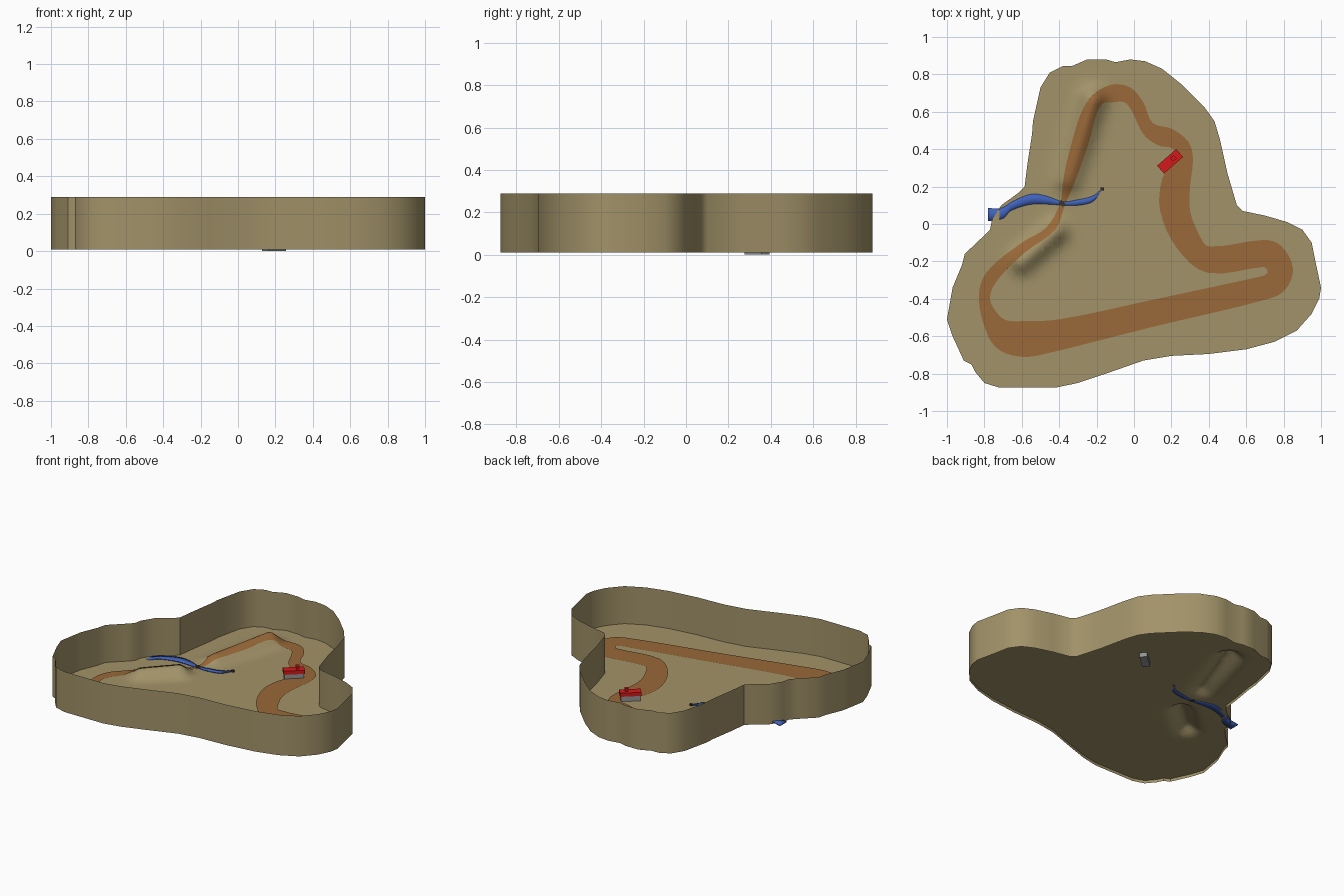
import bpy, bmesh, math
from mathutils import Vector
from mathutils.geometry import interpolate_bezier

if "Cube" in bpy.data.objects:
    bpy.data.objects.remove(bpy.data.objects["Cube"])

FLOOR = 0.03


def material(name, rgb):
    m = bpy.data.materials.new(name)
    m.diffuse_color = (*rgb, 1)
    m.use_nodes = True
    m.node_tree.nodes["Principled BSDF"].inputs["Base Color"].default_value = m.diffuse_color
    return m


SAND = material("sand", (0.36, 0.29, 0.14))
DIRT = material("dirt", (0.32, 0.14, 0.04))
WATER = material("water", (0.05, 0.12, 0.5))
RED = material("red_paint", (0.65, 0.01, 0.01))
GREY = material("grey_wall", (0.3, 0.3, 0.3))
DARK = material("dark_stone", (0.04, 0.035, 0.03))


def finish(name, bm, mat, smooth=True):
    me = bpy.data.meshes.new(name)
    bm.to_mesh(me)
    bm.free()
    me.materials.append(mat)
    ob = bpy.data.objects.new(name, me)
    bpy.context.collection.objects.link(ob)
    if smooth:
        bpy.ops.object.select_all(action='DESELECT')
        bpy.context.view_layer.objects.active = ob
        ob.select_set(True)
        bpy.ops.object.shade_smooth_by_angle(angle=math.radians(35))
    return ob


# Ridges carrying the track: start, end, height at each end, spread
RIDGES = [((-.35, .24), (-.22, .66), .045, .075, .065),
          ((-.42, -.04), (-.60, -.20), .065, .055, .06)]


def height(x, y):
    z = 0
    for a, b, h0, h1, s in RIDGES:
        a, d = Vector(a), Vector(b) - Vector(a)
        t = min(1, max(0, (Vector((x, y)) - a).dot(d) / d.length_squared))
        r = (Vector((x, y)) - a - d * t).length / s
        z += (h0 + (h1 - h0) * t) * math.exp(-r * r)
    return FLOOR + z


def pairs(values):
    return [Vector((values[i], values[i + 1])) for i in range(0, len(values), 2)]


def smooth_path(pts, n, closed):
    """Catmull-Rom style resampling of a 2D path."""
    c, out = len(pts), []
    for i in range(c if closed else c - 1):
        if closed:
            p = [pts[(i + k) % c] for k in (-1, 0, 1, 2)]
        else:
            p = [pts[min(c - 1, max(0, i + k))] for k in (-1, 0, 1, 2)]
        lim = (p[2] - p[1]).length * 0.33
        t0, t1 = (p[2] - p[0]).normalized() * lim, (p[3] - p[1]).normalized() * lim
        out += interpolate_bezier(p[1], p[1] + t0, p[2] - t1, p[2], n + 1)[:-1]
    return out if closed else out + [pts[-1]]


def ribbon(name, left, right, mat, zfun, closed, n=4, across=5):
    bm = bmesh.new()
    rows = []
    for l, r in zip(smooth_path(left, n, closed), smooth_path(right, n, closed)):
        row = []
        for k in range(across):
            q = Vector(l[:2]).lerp(Vector(r[:2]), k / (across - 1))
            row.append(bm.verts.new((q.x, q.y, zfun(q.x, q.y))))
        rows.append(row)
    for i in range(len(rows) if closed else len(rows) - 1):
        a, b = rows[i], rows[(i + 1) % len(rows)]
        for k in range(across - 1):
            bm.faces.new((a[k], b[k], b[k + 1], a[k + 1]))
    bmesh.ops.recalc_face_normals(bm, faces=bm.faces)
    return finish(name, bm, mat)


def box(name, size, loc, mat, turn=0):
    bm = bmesh.new()
    bmesh.ops.create_cube(bm, size=1)
    bmesh.ops.scale(bm, vec=size, verts=bm.verts)
    ob = finish(name, bm, mat, smooth=False)
    ob.location = loc
    ob.rotation_euler.z = turn
    return ob


# Outline of the site
OUTLINE = pairs([
    -1, -.51, -.97, -.6, -.91, -.73, -.87, -.75, -.85, -.79, -.8, -.85, -.72, -.875,
    -.42, -.875, -.3, -.85, -.15, -.8, .05, -.73, .2, -.705, .4, -.695, .6, -.67,
    .75, -.63, .87, -.57, .95, -.48, .99, -.4, 1, -.34, .97, -.2, .95, -.1, .9, -.03,
    .82, .01, .7, .045, .58, .07, .55, .1, .5, .27, .46, .45, .43, .55, .38, .62,
    .25, .75, .15, .83, .06, .87, -.02, .88, -.1, .865, -.15, .88, -.25, .88,
    -.33, .845, -.38, .845, -.45, .81, -.5, .73, -.54, .55, -.545, .48, -.57, .32,
    -.585, .2, -.62, .165, -.71, .1, -.76, .02, -.77, -.03, -.81, -.07, -.905, -.16,
    -.92, -.22, -.97, -.34])

# Boundary wall
bm = bmesh.new()
low = [bm.verts.new((p.x, p.y, 0.01)) for p in OUTLINE]
top = [bm.verts.new((p.x, p.y, 0.29)) for p in OUTLINE]
for i in range(len(low)):
    j = (i + 1) % len(low)
    bm.faces.new((low[i], low[j], top[j], top[i]))
finish("boundary_wall", bm, SAND)

# Ground: filled outline sliced finely around the ridges
bm = bmesh.new()
bm.faces.new([bm.verts.new((p.x, p.y, 0)) for p in OUTLINE])
bmesh.ops.triangulate(bm, faces=bm.faces)
for axis, start, end in ((Vector((1, 0, 0)), -.85, .05), (Vector((0, 1, 0)), -.45, .86)):
    for i in range(int((end - start) / .025) + 1):
        bmesh.ops.bisect_plane(bm, geom=bm.verts[:] + bm.edges[:] + bm.faces[:],
                               plane_co=axis * (start + i * .025), plane_no=axis)
for v in bm.verts:
    v.co.z = height(v.co.x, v.co.y)
finish("ground", bm, SAND)

# Dirt track: matching outer and inner edges
OUTER = pairs([
    -.395, .11, -.38, .22, -.36, .33, -.32, .48, -.28, .6, -.22, .69, -.12, .745, -.02, .73,
    .05, .65, .1, .54, .2, .51, .29, .44, .315, .35, .30, .2, .30, .07, .35, -.06,
    .40, -.12, .70, -.085, .79, -.12, .85, -.24, .81, -.35, .72, -.40, .1, -.55, -.5, -.70,
    -.6, -.71, -.71, -.68, -.78, -.6, -.83, -.4, -.79, -.26, -.6, -.1, -.47, -.02])
INNER = pairs([
    -.37, .10, -.33, .19, -.285, .31, -.235, .46, -.2, .59, -.165, .645, -.12, .65, -.05, .65,
    -.01, .6, .05, .48, .13, .42, .21, .40, .21, .34, .15, .24, .14, .07, .23, -.13,
    .39, -.26, .69, -.23, .71, -.24, .715, -.255, .705, -.27, .68, -.28, .1, -.405, -.4, -.51,
    -.62, -.52, -.68, -.515, -.72, -.49, -.77, -.4, -.73, -.3, -.58, -.15, -.42, -.03])
ribbon("dirt_track", OUTER, INNER, DIRT, lambda x, y: height(x, y) + .005, True)

# Stream leaving the site through the wall
UPPER = pairs([-.165, .193, -.22, .15, -.3, .13, -.38, .12, -.47, .15, -.55, .16,
               -.65, .12, -.71, .085, -.78, .085])
LOWER = pairs([-.175, .18, -.22, .12, -.3, .1, -.38, .1, -.45, .105, -.55, .105,
               -.66, .07, -.7, .03, -.78, .015])
stream = ribbon("stream", UPPER, LOWER, WATER,
                lambda x, y: FLOOR + .004 - max(0, -.68 - x) * .2, False, across=3)
solid = stream.modifiers.new("thickness", 'SOLIDIFY')
solid.thickness, solid.offset = .008, 0

# Spring at the head of the stream and culvert under the track
box("spring", (.018, .014, .012), (-.17, .187, FLOOR + .006), DARK)
box("culvert", (.024, .03, .012), (-.385, .11, FLOOR + .006), DARK, .9)

# Building: grey walls, red roof, small lookout
TURN = math.radians(41)
C = Vector((.193, .335))
box("building_walls", (.125, .05, .065), (C.x, C.y, .0325), GREY, TURN)
box("building_roof", (.135, .056, .025), (C.x, C.y, .0775), RED, TURN)
box("lookout_post", (.016, .016, .016), (C.x + .018, C.y + .016, .098), RED, TURN)
box("lookout_cap", (.024, .024, .008), (C.x + .018, C.y + .016, .11), RED, TURN)
